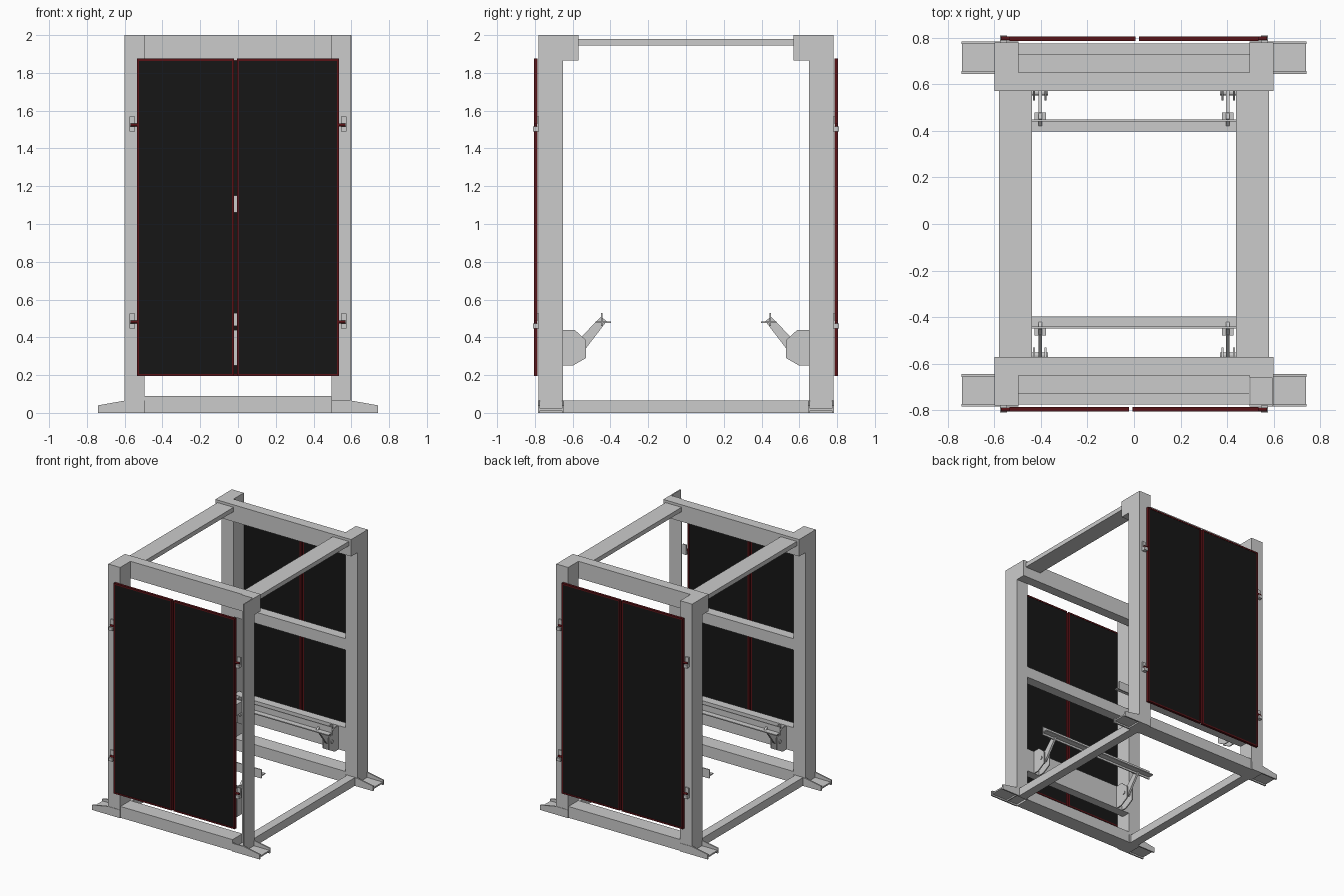
import bpy, bmesh, math
from mathutils import Matrix

if "Cube" in bpy.data.objects:
    bpy.data.objects.remove(bpy.data.objects["Cube"])


def material(name, rgb):
    m = bpy.data.materials.new(name)
    m.diffuse_color = (*rgb, 1)
    m.use_nodes = True
    m.node_tree.nodes["Principled BSDF"].inputs["Base Color"].default_value = m.diffuse_color
    return m


BLACK = material("black_panel", (0.008, 0.008, 0.008))
RED = material("dark_red", (0.1, 0.006, 0.008))


def finish(name, bm, mat=None):
    bmesh.ops.recalc_face_normals(bm, faces=bm.faces)
    me = bpy.data.meshes.new(name)
    bm.to_mesh(me)
    bm.free()
    ob = bpy.data.objects.new(name, me)
    bpy.context.collection.objects.link(ob)
    if mat:
        me.materials.append(mat)
    return ob


def boxes(name, ranges, mat=None, turn=0):
    """Boxes given as (x0, x1, y0, y1, z0, z1), turned about z."""
    bm = bmesh.new()
    for x0, x1, y0, y1, z0, z1 in ranges:
        m = Matrix.Translation(((x0 + x1) / 2, (y0 + y1) / 2, (z0 + z1) / 2))
        m = m @ Matrix.Diagonal((x1 - x0, y1 - y0, z1 - z0, 1))
        bmesh.ops.create_cube(bm, size=1, matrix=m)
    bm.transform(Matrix.Rotation(turn, 4, 'Z'))
    return finish(name, bm, mat)


def prism(name, profile, axis, spans, turn=0):
    """Extrude a 2D profile along x (profile is y,z) or y (profile is x,z)."""
    bm = bmesh.new()
    for a, b in spans:
        put = (lambda p, t: (t, p[0], p[1])) if axis == 'x' else (lambda p, t: (p[0], t, p[1]))
        lo = [bm.verts.new(put(p, a)) for p in profile]
        hi = [bm.verts.new(put(p, b)) for p in profile]
        bm.faces.new(lo)
        bm.faces.new(hi)
        n = len(profile)
        for i in range(n):
            j = (i + 1) % n
            bm.faces.new((lo[i], lo[j], hi[j], hi[i]))
    bm.transform(Matrix.Rotation(turn, 4, 'Z'))
    return finish(name, bm)


def pin(name, x0, x1, y, z, r, mat=None, turn=0):
    bm = bmesh.new()
    m = Matrix.Translation(((x0 + x1) / 2, y, z)) @ Matrix.Rotation(math.pi / 2, 4, 'Y')
    bmesh.ops.create_cone(bm, cap_ends=True, segments=12, radius1=r, radius2=r,
                          depth=x1 - x0, matrix=m)
    bm.transform(Matrix.Rotation(turn, 4, 'Z'))
    return finish(name, bm, mat)


# Corner posts: three closed, the front right one an open angle
boxes("front_left_post", [(-0.6, -0.495, -0.78, -0.65, 0, 2)])
boxes("back_left_post", [(-0.6, -0.495, 0.65, 0.78, 0, 2)])
boxes("back_right_post", [(0.495, 0.6, 0.65, 0.78, 0, 2)])
boxes("front_right_angle_post", [(0.592, 0.6, -0.78, -0.65, 0, 2),
                                 (0.495, 0.592, -0.658, -0.65, 0, 2)])

# Parts of each end, drawn for the front and turned round for the back
for end, turn in (("front", 0), ("back", math.pi)):
    # Cross beams
    boxes(end + "_top_beam", [(-0.6, 0.6, -0.65, -0.57, 1.865, 2)], turn=turn)
    boxes(end + "_middle_beam", [(-0.495, 0.495, -0.73, -0.65, 1.06, 1.15)], turn=turn)
    boxes(end + "_lower_beam", [(-0.495, 0.495, -0.72, -0.65, 0.25, 0.44)], turn=turn)
    boxes(end + "_base_beam", [(-0.495, 0.495, -0.775, -0.65, 0, 0.09)], turn=turn)

    # Tapered outrigger feet: side flanges joined by a web
    for side, s in (("left", -1), ("right", 1)):
        flange = [(s * 0.495, 0), (s * 0.74, 0), (s * 0.74, 0.04), (s * 0.6, 0.065), (s * 0.495, 0.065)]
        prism(f"{end}_{side}_foot_flanges", flange, 'y',
              [(-0.783, -0.772), (-0.656, -0.645)], turn)
        xs = sorted((s * 0.5, s * 0.738))
        boxes(f"{end}_{side}_foot_web", [(*xs, -0.772, -0.656, 0.012, 0.024)], turn=turn)

    # Double doors: red frame round a black panel
    for side, x0, x1 in (("left", -0.535, -0.021), ("right", -0.006, 0.535)):
        z0, z1, w = 0.195, 1.875, 0.012
        y0, y1 = -0.806, -0.786
        boxes(f"{end}_{side}_door_frame",
              [(x0, x0 + w, y0, y1, z0, z1), (x1 - w, x1, y0, y1, z0, z1),
               (x0 + w, x1 - w, y0, y1, z0, z0 + w),
               (x0 + w, x1 - w, y0, y1, z1 - w, z1)], RED, turn)
        boxes(f"{end}_{side}_door_panel",
              [(x0 + w, x1 - w, y0 + 0.002, y1 - 0.002, z0 + w, z1 - w)], BLACK, turn)

    # Hinges on the posts
    for side, s in (("left", -1), ("right", 1)):
        for level, z in (("lower", 0.487), ("upper", 1.53)):
            xs = sorted((s * 0.545, s * 0.575))
            boxes(f"{end}_{side}_{level}_hinge",
                  [(*xs, -0.789, -0.78, z - 0.04, z + 0.04),
                   (*xs, -0.81, -0.789, z - 0.04, z - 0.015)], turn=turn)
            xs = sorted((s * 0.525, s * 0.57))
            pin(f"{end}_{side}_{level}_hinge_pin", *xs, -0.796, z - 0.005, 0.008, RED, turn)

        # Hinged support arm and its bracket on the lower beam
        bracket = [(-0.65, 0.44), (-0.59, 0.44), (-0.53, 0.385), (-0.53, 0.29), (-0.60, 0.25), (-0.65, 0.25)]
        prism(f"{end}_{side}_arm_bracket", bracket, 'x',
              [(s * 0.38 - 0.004, s * 0.38 + 0.004), (s * 0.43 - 0.004, s * 0.43 + 0.004)], turn)
        arm = [(-0.45, 0.51), (-0.585, 0.37), (-0.595, 0.335), (-0.57, 0.315), (-0.535, 0.335), (-0.42, 0.485)]
        prism(f"{end}_{side}_support_arm", arm, 'x',
              [(s * 0.403 - 0.008, s * 0.403 + 0.008)], turn)
        pin(f"{end}_{side}_arm_pivot", s * 0.405 - 0.035, s * 0.405 + 0.035, -0.565, 0.345, 0.014, None, turn)
        boxes(f"{end}_{side}_arm_pad",
              [(s * 0.403 - 0.025, s * 0.403 + 0.025, -0.478, -0.44, 0.477, 0.483)], turn=turn)

    # Angle rail carried by the arms
    boxes(end + "_angle_rail", [(-0.52, 0.52, -0.445, -0.397, 0.476, 0.484),
                                (-0.52, 0.52, -0.449, -0.441, 0.46, 0.53)], turn=turn)

# Side rails joining the two ends
for side, s in (("left", -1), ("right", 1)):
    xs = sorted((s * 0.438, s * 0.58))
    boxes(side + "_top_rail", [(*xs, -0.57, 0.57, 1.945, 1.98)])
    xs = sorted((s * 0.51, s * 0.58))
    boxes(side + "_bottom_tie", [(*xs, -0.65, 0.65, 0, 0.065)])
